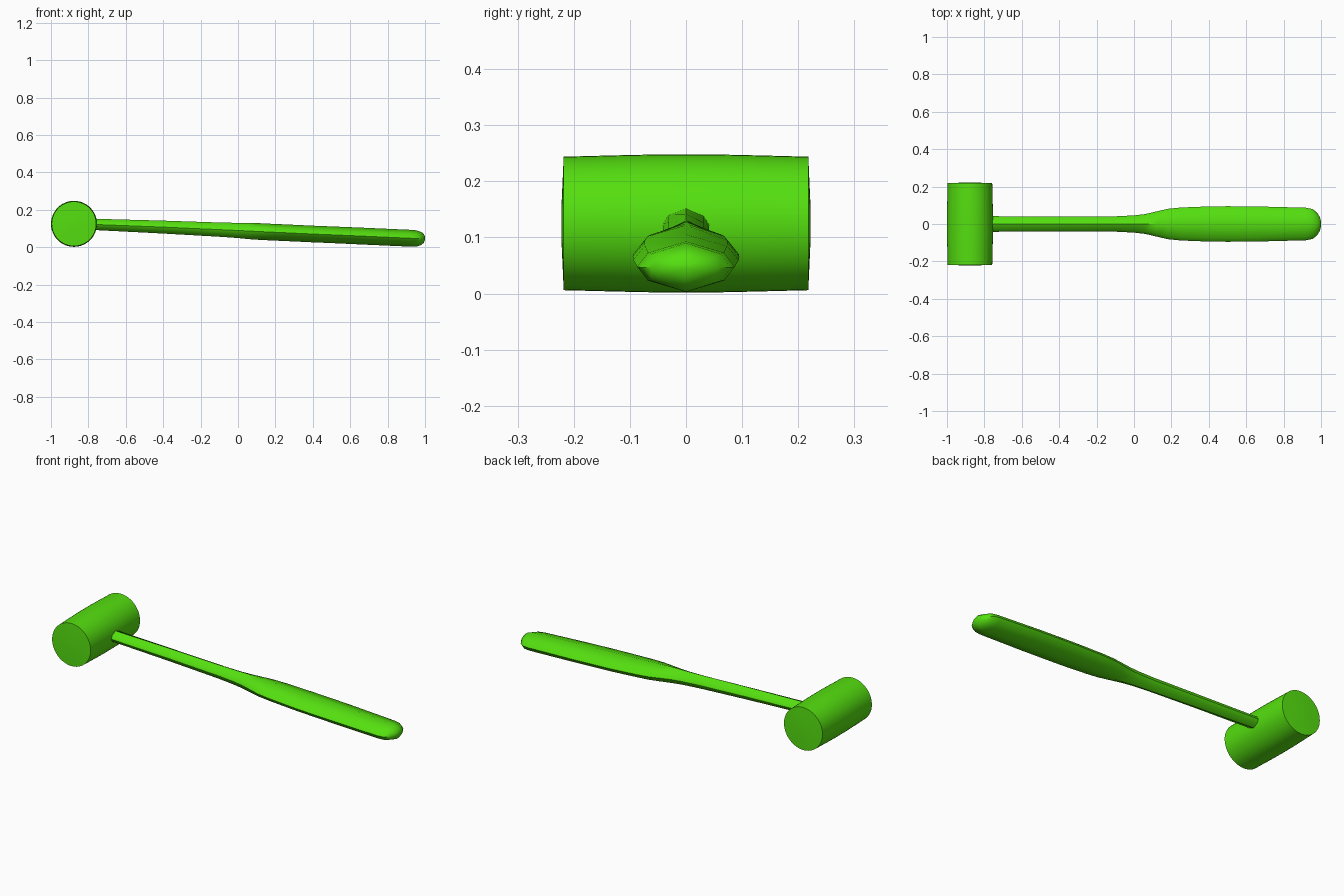
import bpy, bmesh, math

cube = bpy.data.objects.get("Cube")
if cube:
    bpy.data.objects.remove(cube, do_unlink=True)

green = bpy.data.materials.new("bright_green")
green.use_nodes = True
colour = (0.09, 0.74, 0.005, 1)
green.diffuse_color = colour
green.node_tree.nodes["Principled BSDF"].inputs["Base Color"].default_value = colour


def loft(name, rings, angle):
    """Skin a list of equal-sized point rings and cap both ends."""
    bm = bmesh.new()
    loops = [[bm.verts.new(p) for p in ring] for ring in rings]
    n = len(loops[0])
    for a, b in zip(loops, loops[1:]):
        for i in range(n):
            j = (i + 1) % n
            bm.faces.new((a[i], a[j], b[j], b[i]))
    bm.faces.new(loops[0])
    bm.faces.new(loops[-1])
    bmesh.ops.recalc_face_normals(bm, faces=bm.faces)
    mesh = bpy.data.meshes.new(name)
    bm.to_mesh(mesh)
    bm.free()
    mesh.materials.append(green)
    obj = bpy.data.objects.new(name, mesh)
    bpy.context.collection.objects.link(obj)
    bpy.ops.object.select_all(action='DESELECT')
    obj.select_set(True)
    bpy.context.view_layer.objects.active = obj
    bpy.ops.object.shade_smooth_by_angle(angle=math.radians(angle))
    return obj


# Mallet head: barrel along y, slightly bulged, with shallow domed faces
half = [(0.222, 0.03), (0.218, 0.119), (0.12, 0.1215), (0.05, 0.123)]
profile = [(-y, r) for y, r in half] + [(y, r) for y, r in reversed(half)]
SIDES = 48
head_rings = [[(-0.877 + r * math.cos(k * math.tau / SIDES), y,
                0.125 + r * math.sin(k * math.tau / SIDES)) for k in range(SIDES)]
              for y, r in profile]
loft("mallet_head", head_rings, 40)

# Handle: stations of x, half width, bottom z, top z
stations = [
    (-0.85, 0.042, 0.096, 0.154), (-0.4, 0.04, 0.073, 0.142),
    (-0.1, 0.041, 0.056, 0.132), (0.0, 0.046, 0.049, 0.13),
    (0.06, 0.053, 0.043, 0.13), (0.12, 0.067, 0.039, 0.128),
    (0.18, 0.081, 0.036, 0.125), (0.25, 0.088, 0.033, 0.122),
    (0.4, 0.094, 0.026, 0.115), (0.5, 0.095, 0.022, 0.111),
    (0.65, 0.094, 0.015, 0.105), (0.92, 0.087, 0.003, 0.093),
    (0.955, 0.08, 0.003, 0.09), (0.978, 0.062, 0.011, 0.082),
    (0.993, 0.038, 0.023, 0.072), (1.0, 0.014, 0.04, 0.056),
]
section = [(0, 1), (0.78, 0.55), (1, 0), (0.78, -0.55),
           (0, -1), (-0.78, -0.55), (-1, 0), (-0.78, 0.55)]
handle_rings = [[(x, w * u, (lo + hi) / 2 + v * (hi - lo) / 2) for u, v in section]
                for x, w, lo, hi in stations]
loft("handle", handle_rings, 40)
